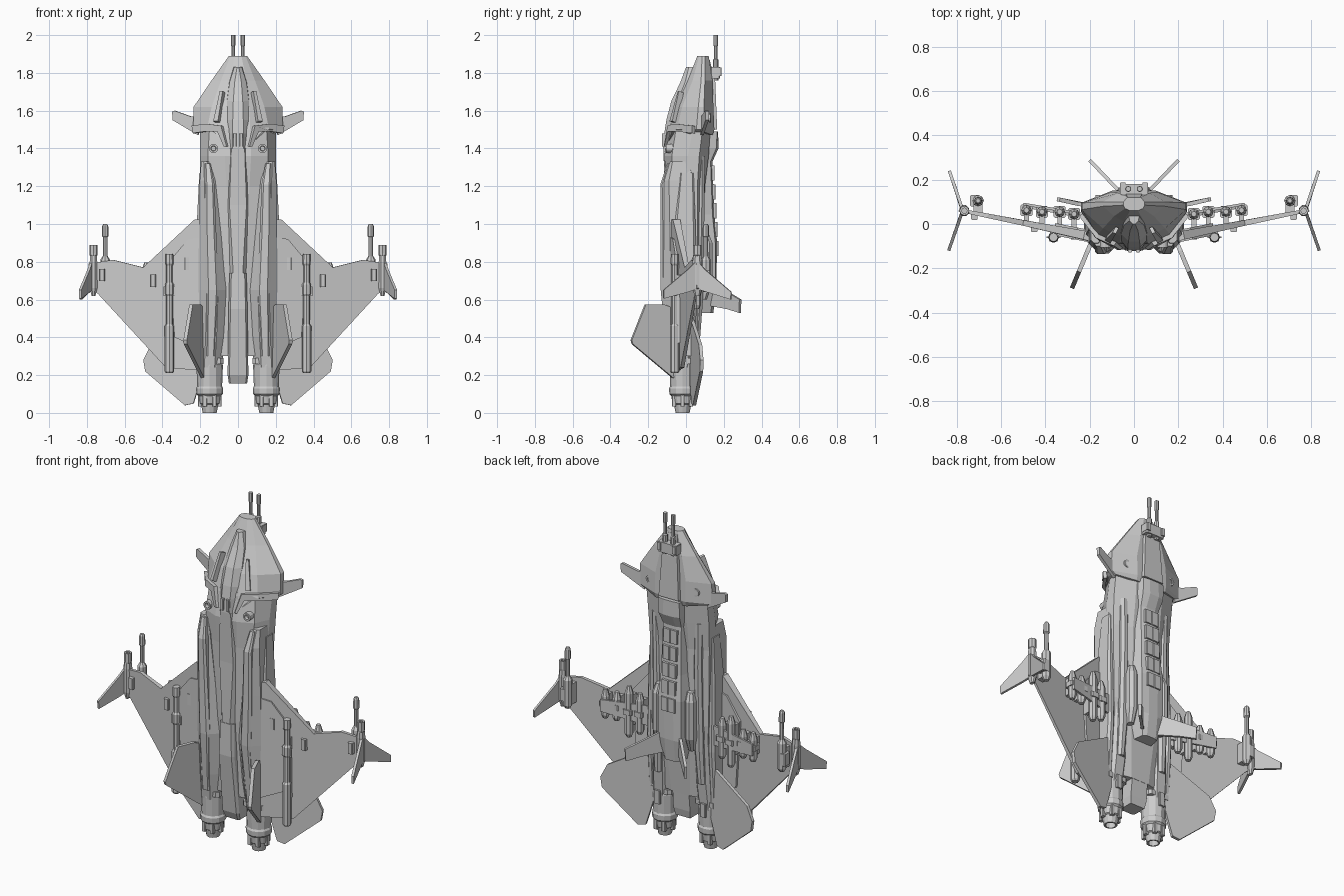
import bpy, bmesh, math
from mathutils import Vector


def finish(name, bm, mirror=False):
    bmesh.ops.recalc_face_normals(bm, faces=bm.faces)
    me = bpy.data.meshes.new(name)
    bm.to_mesh(me)
    bm.free()
    ob = bpy.data.objects.new(name, me)
    bpy.context.collection.objects.link(ob)
    if mirror:
        ob.modifiers.new("Mirror", 'MIRROR')
    return ob


def loft(name, rings, mirror=False):
    bm = bmesh.new()
    loops = [[bm.verts.new(p) for p in r] for r in rings]
    n = len(loops[0])
    for a, b in zip(loops, loops[1:]):
        for i in range(n):
            j = (i + 1) % n
            bm.faces.new((a[i], a[j], b[j], b[i]))
    bm.faces.new(loops[0])
    bm.faces.new(loops[-1][::-1])
    return finish(name, bm, mirror)


def hull(name, sections):
    """Centre body: each section is z plus a half profile (x, y[, dz]) from front to back."""
    rings = []
    for z, half in sections:
        right = [(p[0], p[1], z + (p[2] if len(p) > 2 else 0)) for p in half]
        rings.append(right + [(-x, y, h) for x, y, h in reversed(right)])
    return loft(name, rings)


def pod(name, sections, c=0.3):
    """Mirrored chamfered-box body: sections are z, x0, x1, y0, y1."""
    rings = []
    for z, x0, x1, y0, y1 in sections:
        k = c * min(x1 - x0, y1 - y0)
        rings.append([(x0 + k, y0, z), (x1 - k, y0, z), (x1, y0 + k, z), (x1, y1 - k, z),
                      (x1 - k, y1, z), (x0 + k, y1, z), (x0, y1 - k, z), (x0, y0 + k, z)])
    return loft(name, rings, True)


def lathe(name, x, y, prof, n=10):
    """Mirrored round body on a vertical axis: profile of (z, radius)."""
    ob = loft(name, [[(x + r * math.cos(2 * math.pi * i / n), y + r * math.sin(2 * math.pi * i / n), z)
                      for i in range(n)] for z, r in prof], True)
    for f in ob.data.polygons:
        f.use_smooth = False
    return ob


def plate(name, pts, t):
    """Mirrored flat fin: outline of 3D points, thickness t, or a fourth value per point."""
    vs = [Vector(p[:3]) for p in pts]
    nrm = sum(((vs[i] - vs[0]).cross(vs[i + 1] - vs[0]) for i in range(1, len(vs) - 1)), Vector()).normalized()
    hs = [(p[3] if len(p) > 3 else t) / 2 for p in pts]
    return loft(name, [[v + nrm * h for v, h in zip(vs, hs)], [v - nrm * h for v, h in zip(vs, hs)]], True)


def box(name, x, y, z, sx, sy, sz):
    return pod(name, [(z - sz / 2, x - sx / 2, x + sx / 2, y - sy / 2, y + sy / 2),
                      (z + sz / 2, x - sx / 2, x + sx / 2, y - sy / 2, y + sy / 2)], 0.12)


def wing_y(x):
    return -0.055 + (x - 0.2) * 0.2


# Head shell with swept rear edge
hull("head_shell", [
    (1.89, [(.018, .06), (.04, .07), (.048, .085), (.048, .1), (.03, .12)]),
    (1.76, [(.045, .01), (.09, .035), (.14, .08), (.14, .1), (.07, .14)]),
    (1.62, [(.06, -.055), (.14, -.02), (.235, .065), (.235, .095), (.1, .145)]),
    (1.5, [(.065, -.09), (.165, -.05), (.238, .055), (.238, .095), (.1, .15)]),
    (1.47, [(.06, -.1, -.06), (.13, -.075, .02), (.22, .045, .02), (.22, .09, .02), (.1, .14, 0)])])
# Canopy
hull("canopy", [
    (1.83, [(.005, .0), (.02, .015), (.025, .05)]),
    (1.75, [(.018, -.03), (.045, -.005), (.05, .04)]),
    (1.65, [(.025, -.078), (.058, -.045), (.065, .0)]),
    (1.55, [(.028, -.104), (.062, -.07), (.07, -.02)]),
    (1.48, [(.028, -.115), (.052, -.085), (.06, -.02)]),
    (1.4, [(.03, -.122), (.042, -.1), (.045, -.02)])])
box("canopy_rear_vent", .018, -.118, 1.445, .018, .02, .07)
# Brow ridges and nose panels
plate("brow_ridge", [(.075, -.03, 1.7), (.09, -.025, 1.7), (.125, -.06, 1.54), (.1, -.075, 1.54)], .03)
plate("collar_strip", [(.24, .04, 1.52), (.165, -.055, 1.53), (.085, -.09, 1.52), (.055, -.11, 1.41),
                       (.07, -.108, 1.41), (.105, -.09, 1.49), (.168, -.055, 1.49), (.235, .04, 1.48)], .02)
box("nose_sensor", .012, .07, 1.84, .012, .03, .03)

# Central fuselage
hull("fuselage", [
    (1.52, [(.06, -.085), (.15, -.05), (.2, .04), (.2, .09), (.09, .13)]),
    (1.36, [(.07, -.115), (.16, -.075), (.2, .01), (.2, .07), (.09, .12)]),
    (1.2, [(.06, -.1), (.15, -.075), (.2, .0), (.195, .06), (.09, .1)]),
    (.75, [(.05, -.09), (.15, -.07), (.2, .0), (.19, .06), (.09, .09)]),
    (.3, [(.04, -.07), (.12, -.06), (.16, .0), (.15, .03), (.06, .05)])])
# Front spine: tapered channel cover and tail boom
hull("spine_cover", [
    (1.4, [(.035, -.12), (.05, -.09)]), (1.1, [(.045, -.11), (.065, -.08)]),
    (.73, [(.025, -.112), (.05, -.08)])])
hull("tail_boom", [
    (.74, [(.035, -.115), (.045, -.1), (.045, .05)]), (.55, [(.04, -.12), (.05, -.105), (.05, .07)]),
    (.2, [(.045, -.08), (.055, -.065), (.055, .04)]), (.155, [(.04, -.06), (.048, -.05), (.048, .03)])])
# Round thruster ports on the neck, front and back
for name, y, z, d in (("front_port", -.09, 1.4, -1), ("rear_port", .115, 1.56, 1)):
    x = .13 if d < 0 else .15
    loft(name, [[(x + r * math.cos(a * math.pi / 6), y + d * h, z + r * math.sin(a * math.pi / 6))
                 for a in range(12)] for h, r in ((-.03, .024), (.015, .024), (.015, .014), (-.005, .012))], True)

# Engine nacelles with raised ridges
pod("nacelle", [(1.33, .15, .195, -.085, .03), (1.23, .12, .203, -.115, .06), (.95, .09, .207, -.12, .065),
                (.65, .06, .21, -.125, .065), (.4, .07, .215, -.105, .06), (.24, .085, .217, -.085, .045)])
pod("nacelle_ridge", [(1.32, .145, .175, -.1, -.05), (1.21, .125, .175, -.136, -.05),
                      (.95, .115, .175, -.134, -.05), (.65, .1, .17, -.134, -.05), (.3, .12, .17, -.1, -.04)], .2)
pod("intake_cheek", [(1.27, .185, .205, -.03, .04), (1.0, .18, .218, -.06, .05), (.6, .18, .222, -.06, .06),
                     (.3, .18, .225, -.05, .04)])
pod("rear_side_rail", [(1.36, .115, .165, .05, .1), (1.1, .11, .16, .05, .098),
                       (.6, .11, .165, .04, .09), (.4, .12, .165, .03, .075)])
# Nozzles
lathe("nozzle", .15, -.018, [(.3, .06), (.25, .07), (.14, .066), (.13, .072), (.1, .07), (.09, .06),
                             (.05, .054), (.045, .046), (.0, .037), (.0, .028), (.05, .03)], 12)
for k in range(6):
    a = k * math.pi / 3
    box("nozzle_petal", .15 + .052 * math.cos(a), -.018 + .052 * math.sin(a), .07, .022, .022, .07)
box("nozzle_collar", .15, -.018, .275, .145, .12, .03)
box("nozzle_clamp", .15, .045, .24, .035, .03, .08)

# Rear keel with stepped armour panels
hull("keel", [
    (1.49, [(.04, .1), (.085, .1), (.07, .165), (.03, .17)]), (1.4, [(.04, .08), (.085, .08), (.07, .16), (.03, .172)]),
    (1.33, [(.04, .07), (.08, .08), (.06, .13), (.03, .14)]), (1.05, [(.04, .07), (.085, .08), (.065, .14), (.03, .15)]),
    (.9, [(.04, .07), (.1, .08), (.075, .155), (.03, .165)]), (.66, [(.04, .06), (.1, .07), (.075, .155), (.03, .16)]),
    (.53, [(.03, .05), (.06, .06), (.05, .13), (.03, .145)])])
for i in range(5):
    box("keel_panel", .023, .142 + .005 * i, 1.27 - .1 * i, .044, .02, .08)
pod("keel_side_pod", [(.95, .085, .12, .08, .12), (.9, .08, .135, .07, .14), (.68, .08, .135, .07, .14),
                      (.6, .085, .12, .07, .11)])
hull("chin_rail", [(1.87, [(.03, .1), (.03, .125)]), (1.75, [(.06, .11), (.05, .155)]),
                   (1.5, [(.08, .11), (.065, .165)])])

# Nose turret with twin guns
box("turret_base", .025, .155, 1.8, .07, .05, .06)
box("turret_cheek", .05, .16, 1.805, .025, .055, .045)
lathe("nose_gun", .026, .158, [(1.76, .014), (1.87, .014), (1.875, .009), (1.94, .009), (1.945, .012), (2.0, .012)], 8)

# Canards
plate("canard", [(.2, .085, 1.57), (.25, .09, 1.57), (.335, .11, 1.6), (.347, .112, 1.595),
                 (.345, .112, 1.55), (.21, .085, 1.47)], .018)
# Main wings
plate("wing", [(x, wing_y(x), z, t) for x, z, t in (
    (.15, 1.02, .05), (.225, 1.025, .04), (.5, .77, .025), (.66, .81, .02), (.79, .79, .015),
    (.79, .66, .012), (.74, .63, .012), (.38, .24, .02), (.15, .22, .04))], .03)
plate("wing_panel", [(x, wing_y(x), z) for x, z in (
    (.2, .93), (.26, .92), (.36, .8), (.33, .4), (.2, .34))], .055)
# Tail planes
plate("tail_plane", [(x, .03 + (x - .2) * .18, z) for x, z in (
    (.17, .5), (.23, .49), (.46, .36), (.5, .28), (.49, .22), (.28, .04), (.235, .05), (.19, .2))], .018)
# Dorsal fins (front) and ventral fins (rear)
plate("dorsal_fin", [(.2 + (-.1 - y) * .42, y, z) for y, z in (
    (-.06, .55), (-.12, .575), (-.215, .575), (-.29, .385), (-.285, .365), (-.07, .185), (-.04, .2))], .02)
plate("ventral_fin", [(.05 + (y - .13) * .95, y, z) for y, z in (
    (.11, .71), (.14, .69), (.288, .6), (.285, .53), (.22, .55), (.11, .57))], .016)
# Wingtip fins
plate("tip_fin_rear", [(.77, .05, .82), (.785, .1, .76), (.833, .24, .64), (.832, .238, .6), (.79, .11, .64), (.77, .05, .66)], .014)
plate("tip_fin_front", [(.77, .07, .82), (.79, .01, .76), (.836, -.12, .65), (.835, -.118, .605), (.79, .01, .64), (.77, .07, .66)], .014)

# Wingtip pods and long wing guns
pod("tip_pod", [(.88, .75, .78, .045, .075), (.8, .745, .785, .035, .085), (.66, .745, .785, .035, .085),
                (.62, .755, .775, .045, .075)])
lathe("tip_pod_barrel", .765, .06, [(.8, .018), (.83, .018), (.835, .022), (.89, .022), (.89, .012), (.86, .012)], 8)
lathe("wing_gun", .703, .105, [(.64, .014), (.66, .026), (.81, .026), (.83, .013), (.93, .012), (.935, .018), (.99, .016), (1.0, .01)], 8)
box("wing_gun_mount", .703, .075, .72, .04, .06, .12)
box("wing_gun_drum", .72, .105, .72, .04, .05, .07)

# Front wing missile on a rail
lathe("front_missile", .363, -.06, [(.21, .018), (.22, .025), (.46, .025), (.47, .018), (.62, .018), (.63, .024),
                                    (.68, .024), (.69, .017), (.78, .017), (.79, .022), (.84, .02)], 8)
box("front_missile_rail", .363, -.035, .55, .03, .03, .36)
box("missile_fins", .363, -.06, .645, .064, .008, .05)

# Rear wing missiles and their pylons
for x, y, z, h in ((.27, .045, .7, .24), (.335, .055, .7, .3), (.415, .055, .71, .17), (.485, .062, .71, .17)):
    lathe("rear_missile", x, y, [(z - h / 2, .015), (z - h / 2 + .02, .024), (z + h / 2 - .04, .024),
                                 (z + h / 2, .012)], 8)
    box("missile_pylon", x, (y + wing_y(x)) / 2, z, .022, y - wing_y(x), h * .6)
    box("missile_band", x, y, z, .054, .054, .03)
plate("missile_rack", [(.2, .04, .76), (.5, .09, .74), (.5, .09, .67), (.2, .04, .64)], .012)

# Small fittings on the front of the wing
for x, z in ((.27, .79), (.45, .7), (.72, .73)):
    box("wing_fitting", x, wing_y(x) - .015, z, .03, .03, .065)
